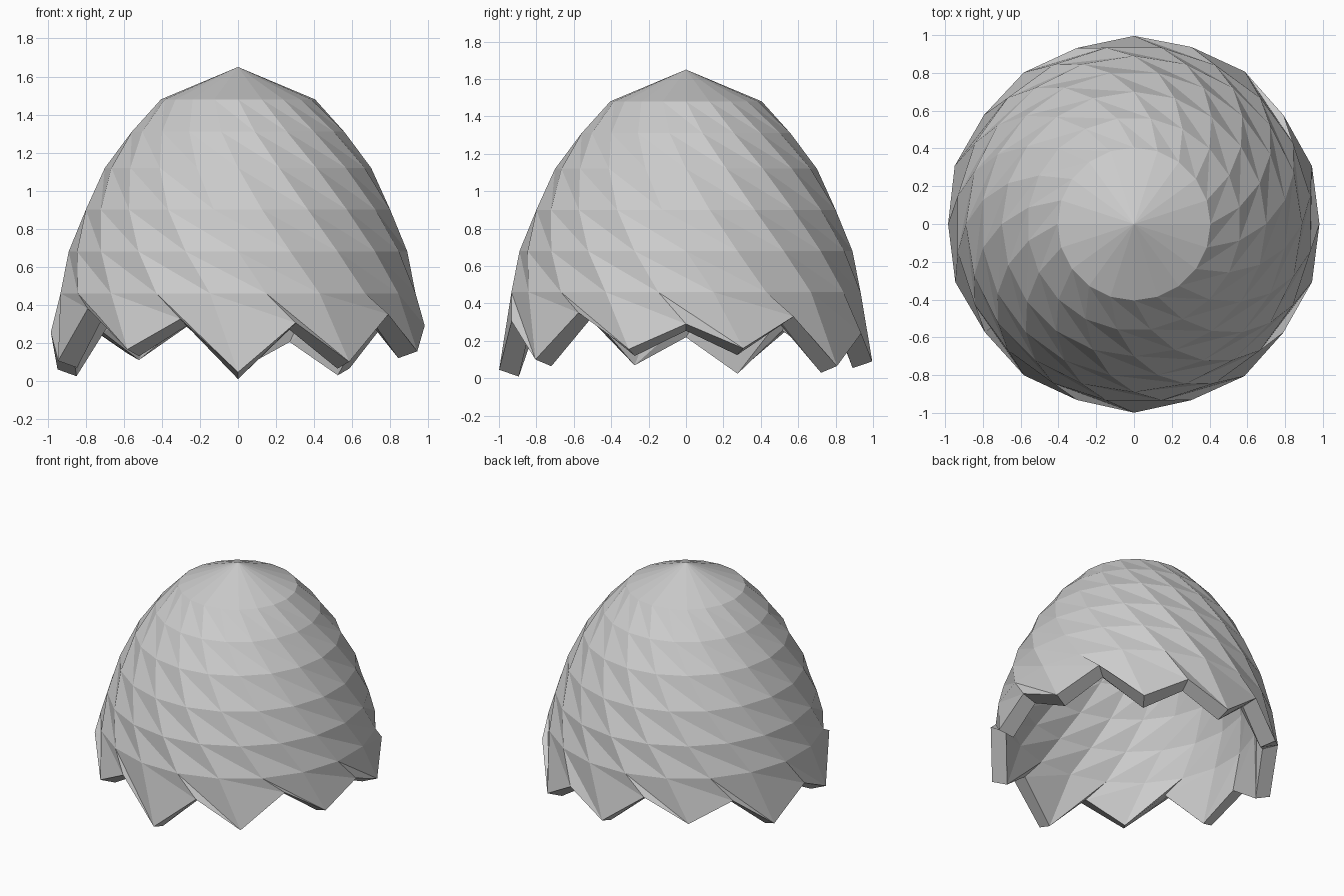
import bpy, bmesh, math

if "Cube" in bpy.data.objects:
    bpy.data.objects.remove(bpy.data.objects["Cube"])

N = 20
STEP = 2 * math.pi / N
THICK = 0.11
# outer profile (radius, height), top down; each ring is twisted half a step
RINGS = [(0.405, 1.48), (0.565, 1.31), (0.70, 1.12),
         (0.81, 0.90), (0.89, 0.68), (0.945, 0.46)]
# heights of the broken rim, counter-clockwise from the front
RIM = [0.045, 0.305, 0.10, 0.35, 0.155, 0.29, 0.16, 0.33, 0.065, 0.24,
       0.09, 0.32, 0.145, 0.29, 0.06, 0.255, 0.105, 0.38, 0.165, 0.325]


def point(r, z, ang):
    return (r * math.sin(ang), -r * math.cos(ang), z)


def inset(i):
    """Inward offset (radial, vertical) along the profile normal of ring i."""
    a = RINGS[max(i - 1, 0)]
    b = RINGS[min(i + 1, len(RINGS) - 1)]
    dr, dz = b[0] - a[0], a[1] - b[1]
    k = THICK / math.hypot(dr, dz)
    return dz * k, dr * k


def shell(bm, inner):
    """One skin of the dome, returns its rim vertices."""
    apex = bm.verts.new((0, 0, 1.65 - (THICK if inner else 0)))
    rows = []
    for i, (r, z) in enumerate(RINGS):
        if inner:
            dr, dz = inset(i)
            r, z = r - dr, z - dz
        twist = i * STEP / 2
        rows.append([bm.verts.new(point(r, z, j * STEP + twist)) for j in range(N)])
    rim = []
    for j in range(N):
        k = (j + len(RINGS) // 2) % N
        z = RIM[k]
        r = 1.0 - 0.07 * max(z - 0.03, 0)
        if inner:
            r, z = r - 0.105, z - 0.036
        rim.append(bm.verts.new(point(r, z, k * STEP)))
    rows.append(rim)

    def tri(a, b, c):
        bm.faces.new((c, b, a) if inner else (a, b, c))

    for j in range(N):
        n = (j + 1) % N
        tri(apex, rows[0][j], rows[0][n])
        for up, low in zip(rows, rows[1:]):
            tri(up[j], low[j], low[n])
            tri(up[j], low[n], up[n])
    return rim


# broken eggshell dome: outer skin, inner skin and rim wall
bm = bmesh.new()
outer = shell(bm, False)
inside = shell(bm, True)
for j in range(N):
    n = (j + 1) % N
    bm.faces.new((outer[n], outer[j], inside[j], inside[n]))

mesh = bpy.data.meshes.new("eggshell_dome")
bm.to_mesh(mesh)
bm.free()
mat = bpy.data.materials.new("light grey")
mat.diffuse_color = (0.6, 0.6, 0.6, 1)
mat.use_nodes = True
mat.node_tree.nodes["Principled BSDF"].inputs["Base Color"].default_value = mat.diffuse_color
mesh.materials.append(mat)
obj = bpy.data.objects.new("eggshell_dome", mesh)
bpy.context.collection.objects.link(obj)
